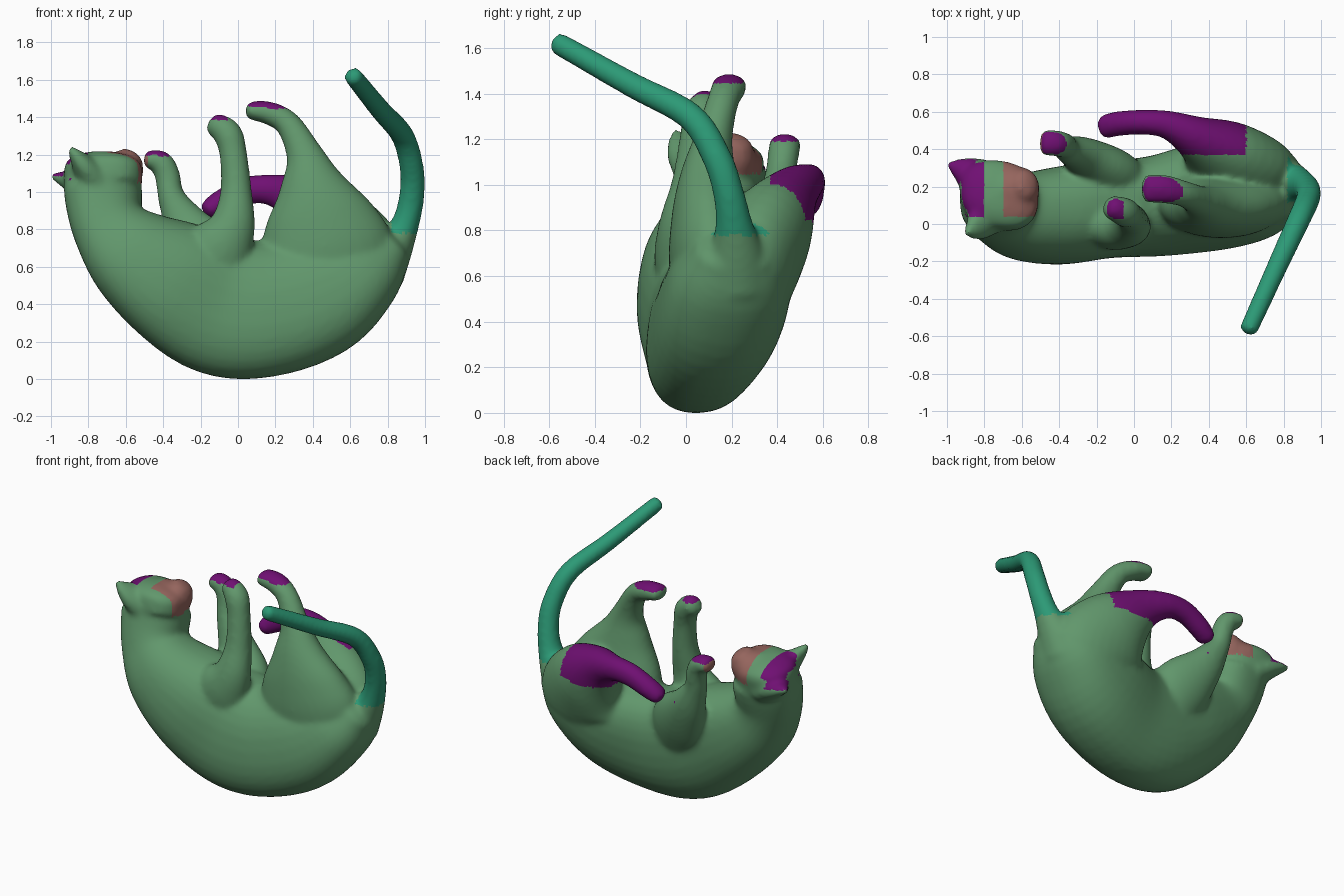
import bpy, bmesh, math
from mathutils import Vector


def spline(pts, steps=5):
    # Catmull-Rom through (x, y, z, half width, half depth) stations
    p = [pts[0]] + pts + [pts[-1]]
    out = []
    for i in range(1, len(p) - 2):
        for s in range(steps):
            t = s / steps
            out.append([0.5 * (2*b + (c-a)*t + (2*a-5*b+4*c-d)*t*t + (3*b-a-3*c+d)*t**3)
                        for a, b, c, d in zip(p[i-1], p[i], p[i+1], p[i+2])])
    out.append(list(pts[-1]))
    return out


def loft(bm, stations, cap0=0.6, cap1=0.6, lean=0.0, square=1.0, sides=32):
    # closed tube with rounded ends
    pts = spline([tuple(s) if len(s) == 5 else tuple(s) + (s[3],) for s in stations])
    pos = [Vector(p[:3]) for p in pts]
    rows = []
    n = len(pts)
    for i, p in enumerate(pts):
        t = (pos[min(i+1, n-1)] - pos[max(i-1, 0)]).normalized()
        rows.append((pos[i], t, p[3], p[4]))

    def dome(row, cap, sign):
        c, t, w, d = row
        return [(c + t * sign * cap * min(w, d) * math.sin(a), t, w*math.cos(a), d*math.cos(a))
                for a in (0.4, 0.8, 1.15, 1.45)]
    rows = dome(rows[0], cap0, -1)[::-1] + rows + dome(rows[-1], cap1, 1)

    def power(x):
        return math.copysign(abs(x) ** square, x)
    rings = []
    for c, t, w, d in rows:
        u = Vector((0, 1, 0))
        u = (u - t * u.dot(t)).normalized()
        v = u.cross(t)
        v = v + Vector((0, lean * (1 if v.z > 0 else -1), 0))
        rings.append([bm.verts.new(c + u*w*power(math.cos(k*math.tau/sides))
                                   + v*d*power(math.sin(k*math.tau/sides))) for k in range(sides)])
    fs = []
    for a, b in zip(rings, rings[1:]):
        for k in range(sides):
            j = (k + 1) % sides
            fs.append(bm.faces.new((a[k], a[j], b[j], b[k])))
    fs += [bm.faces.new(rings[0][::-1]), bm.faces.new(rings[-1])]
    bmesh.ops.recalc_face_normals(bm, faces=fs)


def material(name, col):
    m = bpy.data.materials.new(name)
    m.diffuse_color = (*col, 1)
    return m


bm = bmesh.new()
# curled torso, neck and head column
loft(bm, [(-0.72, 0.16, 1.13, 0.185, 0.21), (-0.72, 0.13, 0.98, 0.185, 0.208),
          (-0.69, 0.08, 0.82, 0.19, 0.20), (-0.565, 0.045, 0.67, 0.235, 0.265),
          (-0.36, 0.05, 0.53, 0.262, 0.335), (-0.10, 0.08, 0.40, 0.255, 0.38),
          (0.15, 0.10, 0.375, 0.265, 0.365), (0.44, 0.155, 0.455, 0.285, 0.335),
          (0.66, 0.20, 0.59, 0.265, 0.25), (0.785, 0.22, 0.71, 0.19, 0.16)],
     cap0=0.45, cap1=0.5, lean=0.12, square=0.86)
# muzzle
loft(bm, [(-0.70, 0.16, 1.06, 0.16), (-0.61, 0.195, 1.13, 0.12), (-0.575, 0.21, 1.18, 0.085, 0.075)], cap1=0.5)
# ears
loft(bm, [(-0.77, 0.06, 1.07, 0.12, 0.10), (-0.84, -0.01, 1.16, 0.085, 0.055),
          (-0.895, -0.05, 1.23, 0.02, 0.02)])
loft(bm, [(-0.80, 0.22, 1.02, 0.13, 0.09), (-0.90, 0.28, 1.06, 0.085, 0.055),
          (-0.99, 0.32, 1.085, 0.02, 0.02)])
# front legs
loft(bm, [(-0.17, 0.06, 0.50, 0.15), (-0.11, 0.0, 0.67, 0.14, 0.19), (-0.03, -0.015, 0.82, 0.105, 0.125),
          (-0.01, 0.02, 1.0, 0.085), (-0.025, 0.045, 1.2, 0.074), (-0.055, 0.065, 1.31, 0.078),
          (-0.12, 0.09, 1.36, 0.064)])
loft(bm, [(-0.10, 0.17, 0.50, 0.18, 0.2), (-0.16, 0.28, 0.65, 0.14, 0.20), (-0.27, 0.365, 0.81, 0.10, 0.13),
          (-0.355, 0.40, 0.97, 0.074), (-0.375, 0.42, 1.08, 0.068), (-0.41, 0.43, 1.155, 0.07, 0.065),
          (-0.475, 0.435, 1.175, 0.072, 0.05)])
# hind legs with haunches
loft(bm, [(0.50, 0.19, 0.44, 0.20, 0.24), (0.475, 0.13, 0.66, 0.205, 0.36), (0.435, 0.10, 0.86, 0.165, 0.30),
          (0.395, 0.10, 1.04, 0.125, 0.18), (0.355, 0.12, 1.20, 0.085, 0.10), (0.27, 0.16, 1.36, 0.07),
          (0.17, 0.185, 1.42, 0.077, 0.063), (0.07, 0.19, 1.435, 0.077, 0.05)])
loft(bm, [(0.53, 0.20, 0.42, 0.20, 0.24), (0.54, 0.28, 0.64, 0.22, 0.34), (0.48, 0.37, 0.80, 0.19, 0.26),
          (0.33, 0.46, 0.95, 0.12, 0.14), (0.18, 0.53, 1.01, 0.077, 0.085), (0.04, 0.545, 1.005, 0.067, 0.075),
          (-0.09, 0.535, 0.945, 0.067), (-0.155, 0.52, 0.905, 0.065, 0.055)])
# tail
loft(bm, [(0.76, 0.22, 0.58, 0.16, 0.14), (0.835, 0.22, 0.71, 0.12, 0.105), (0.895, 0.21, 0.83, 0.082, 0.075),
          (0.928, 0.185, 0.97, 0.068), (0.93, 0.135, 1.12, 0.065), (0.88, 0.02, 1.30, 0.062),
          (0.76, -0.24, 1.44, 0.056), (0.615, -0.56, 1.62, 0.05)], cap1=0.6)
me = bpy.data.meshes.new("cat_body")
bm.to_mesh(me)
bm.free()
cat = bpy.data.objects.new("cat_body", me)
bpy.context.collection.objects.link(cat)

# fuse the parts into one soft skin
bpy.context.view_layer.objects.active = cat
cat.select_set(True)
rm = cat.modifiers.new("fuse", 'REMESH')
rm.mode = 'VOXEL'
rm.voxel_size = 0.015
sm = cat.modifiers.new("soften", 'SMOOTH')
sm.factor = 0.5
sm.iterations = 12
for m in ("fuse", "soften"):
    bpy.ops.object.modifier_apply(modifier=m)

# stand on the ground, then colour patches by position
low = min(v.co.z for v in cat.data.vertices)
for v in cat.data.vertices:
    v.co.z -= low
cat.data.materials.clear()
for name, col in (("green", (0.12, 0.31, 0.15)), ("purple", (0.16, 0.005, 0.17)),
                  ("rose", (0.30, 0.13, 0.11)), ("teal", (0.025, 0.32, 0.18))):
    cat.data.materials.append(material(name, col))
for f in cat.data.polygons:
    c, n = f.center, f.normal
    far_leg = c.z > 0.84 and -0.24 < c.x < 0.60 and c.y > (0.45 if c.x < -0.1 else 0.37)
    pads = -0.55 < c.x < 0.4 and n.z > 0.5 and (
        c.z > 1.445 or (c.z > 1.385 and c.x < -0.06) or (c.z > 1.19 and c.y > 0.36))
    on_face = c.x < -0.48 and c.z > 0.98 and c.y > 0.04
    on_tail = c.x > 0.55 and c.z > 0.78 and (c.x > 0.82 or c.z > 1.1)
    f.material_index = 3 if on_tail else 1 if far_leg or pads else \
        2 if on_face and -0.70 < c.x and c.z > 1.05 else \
        1 if on_face and c.x < -0.80 and c.z > 1.06 and n.z > 0.35 else 0
    f.use_smooth = True
